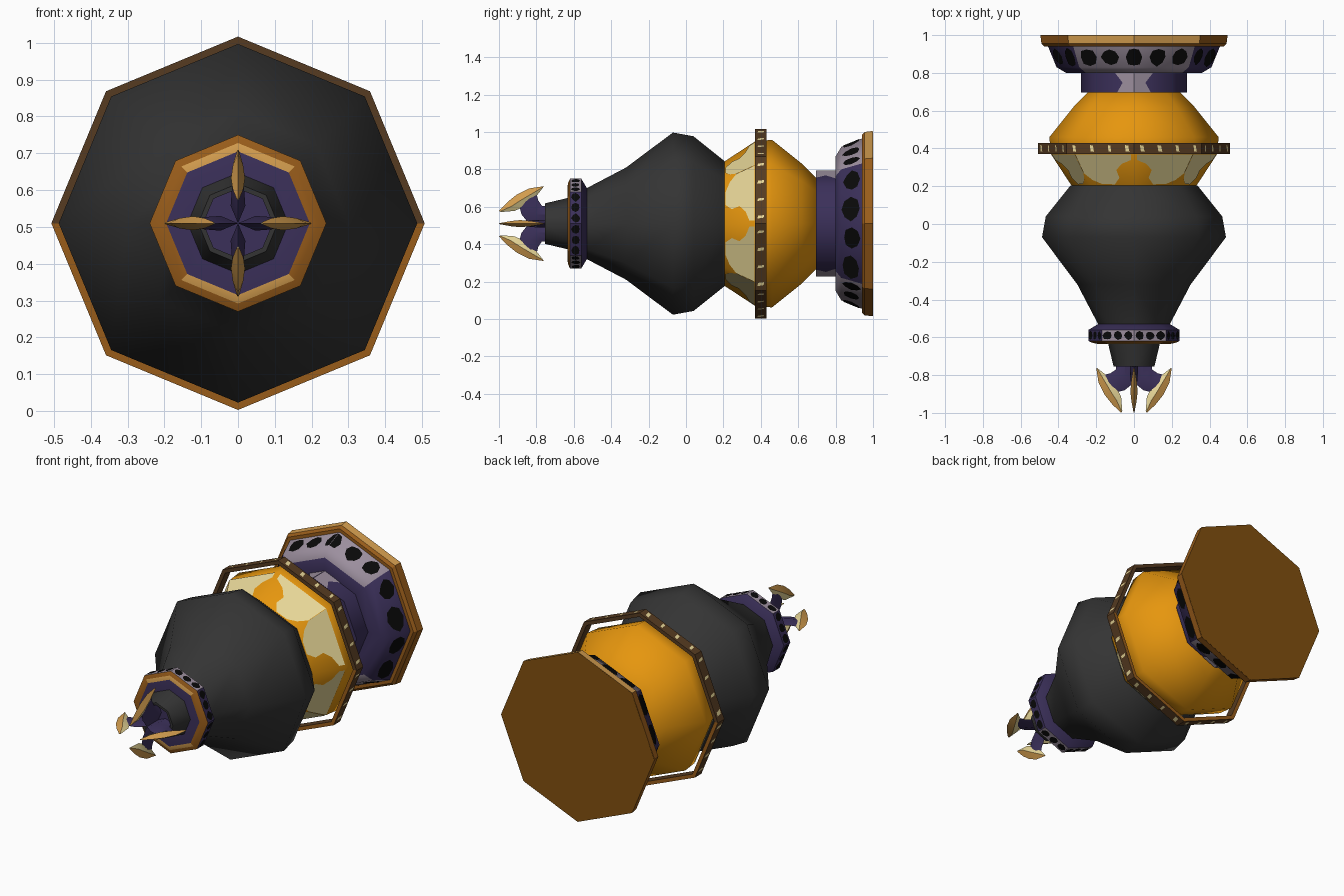
import bpy, bmesh, math, random
from mathutils import Vector

if "Cube" in bpy.data.objects:
    bpy.data.objects.remove(bpy.data.objects["Cube"])

random.seed(4)
CZ, SIDES = 0.51, 8


def srgb(r, g, b):
    f = lambda c: c / 12.92 if c <= 0.04045 else ((c + 0.055) / 1.055) ** 2.4
    return (f(r / 255), f(g / 255), f(b / 255), 1)


COLOURS = {
    "charcoal": (52, 52, 52), "purple": (59, 48, 90), "lilac": (156, 143, 158),
    "black": (9, 9, 9), "gold": (210, 156, 78), "bronze": (152, 92, 26),
    "brown": (130, 80, 15), "dark_brown": (86, 59, 33), "orange": (230, 150, 14),
    "cream": (232, 215, 152)}
MATS = {}
for n, c in COLOURS.items():
    MATS[n] = bpy.data.materials.new(n)
    MATS[n].diffuse_color = srgb(*c)
INDEX = {n: i for i, n in enumerate(COLOURS)}


def finish(name, bm, angle=50, recalc=True):
    if recalc:
        bmesh.ops.recalc_face_normals(bm, faces=bm.faces)
    me = bpy.data.meshes.new(name)
    bm.to_mesh(me)
    bm.free()
    for m in MATS.values():
        me.materials.append(m)
    ob = bpy.data.objects.new(name, me)
    bpy.context.collection.objects.link(ob)
    if angle:
        bpy.ops.object.select_all(action='DESELECT')
        ob.select_set(True)
        bpy.context.view_layer.objects.active = ob
        bpy.ops.object.shade_smooth_by_angle(angle=math.radians(angle))
    return ob


def point(y, r, k):
    a = 2 * math.pi * k / SIDES
    return Vector((r * math.cos(a), y, CZ + r * math.sin(a)))


def is_upright(k):
    # the two sides next to the top corner and the two next to the bottom one
    return k % 4 in (1, 2)


def lathe(name, profile, colour, closed=False, angle=50):
    """Eight-sided turned part; colour(band, side) gives each face's colour."""
    bm = bmesh.new()
    rings = [[bm.verts.new(point(y, r, k)) for k in range(SIDES)] for y, r in profile]
    n = len(rings)
    for i in range(n if closed else n - 1):
        a, b = rings[i], rings[(i + 1) % n]
        for k in range(SIDES):
            j = (k + 1) % SIDES
            f = bm.faces.new((a[k], a[j], b[j], b[k]))
            f.material_index = INDEX[colour(i, k)]
    if not closed:
        bm.faces.new(rings[0]).material_index = INDEX[colour(0, 0)]
        bm.faces.new(rings[-1]).material_index = INDEX[colour(n - 2, 0)]
    return finish(name, bm, angle)


def patches(name, items, colour, lift=0.003):
    """Painted plates: each item is (start, end, side, outline in u,v)."""
    bm = bmesh.new()
    for s, e, k, outline in items:
        p, q = (point(*s, k), point(*s, k + 1)), (point(*e, k), point(*e, k + 1))
        nrm = (p[1] - p[0]).cross(q[0] - p[0]).normalized()
        mid = (p[0] + p[1]) / 2 - Vector((0, p[0].y, CZ))
        if nrm.dot(mid) < 0:
            nrm = -nrm
        vs = [bm.verts.new(p[0].lerp(p[1], u).lerp(q[0].lerp(q[1], u), v) + nrm * lift)
              for u, v in outline]
        f = bm.faces.new(vs)
        f.normal_update()
        if f.normal.dot(nrm) < 0:
            f.normal_flip()
        f.material_index = INDEX[colour]
    return finish(name, bm, 0, recalc=False)


def blob(u, v, ru, rv, n=8):
    pts = []
    for i in range(n):
        a, s = 2 * math.pi * i / n, random.uniform(0.85, 1.1)
        pts.append((u + ru * s * math.cos(a), v + rv * s * math.sin(a)))
    return pts


def flip(outline):
    return [(1 - u, v) for u, v in outline]


# Main body
lathe("dark_body", [(-0.56, 0.18), (-0.53, 0.19), (-0.32, 0.30), (-0.07, 0.487),
                    (0.04, 0.467), (0.205, 0.335)], lambda i, k: "charcoal")

# Globe behind the body, with pale splashes on its front half
G0, G1 = (0.205, 0.332), (0.37, 0.44)
lathe("orange_globe", [G0, G1, (0.46, 0.448), (0.62, 0.32), (0.70, 0.24)],
      lambda i, k: "orange")
splash = [(0.0, 0.4), (0.12, 0.18), (0.3, 0.05), (0.58, 0.04), (0.7, 0.25),
          (0.66, 0.5), (0.78, 0.7), (0.95, 0.82), (0.95, 0.99), (0.0, 0.99)]
patches("globe_splashes", [(G0, G1, k, splash if k % 2 else flip(splash))
                           for k in range(SIDES)], "cream")

# Loose ring around the globe, with flecks
lathe("globe_ring", [(0.37, 0.507), (0.43, 0.507), (0.43, 0.484), (0.37, 0.484)],
      lambda i, k: "bronze" if i in (1, 3) and k >= 4 else "dark_brown",
      closed=True, angle=30)
flecks = []
for k in range(SIDES):
    for u in (0.1, 0.36, 0.62, 0.88):
        w = random.uniform(0.022, 0.038)
        flecks.append(((0.37, 0.507), (0.43, 0.507), k,
                       [(u - w, 0.2), (u + w * 0.6, 0.25), (u + w, 0.8), (u - w * 0.5, 0.75)]))
patches("ring_flecks", flecks, "cream", 0.002)

# Flared base: neck, flare, rim and back plate
N0, N1 = (0.695, 0.28), (0.80, 0.28)
F0, F1 = (0.83, 0.41), (0.94, 0.455)
lathe("flared_base", [N0, N1, (0.80, 0.36), F0, F1],
      lambda i, k: "lilac" if i >= 2 and is_upright(k) else "purple")
lathe("base_rim", [(0.94, 0.475), (0.955, 0.49), (0.997, 0.495)],
      lambda i, k: "gold" if i == 1 and k in (1, 2) else "bronze", angle=30)
lathe("back_plate", [(0.996, 0.492), (1.0, 0.495)], lambda i, k: "brown", angle=30)
neck = []
half = [(0, 0), (0.45, 0), (0.3, 0.5), (0.5, 1), (0, 1)]
for k in (1, 5):
    neck += [(N0, N1, k, flip(half)), (N0, N1, k + 1, half)]
patches("neck_patches", neck, "lilac")
spots = []
for k in range(SIDES):
    if is_upright(k):
        # u runs from the top or bottom corner, with one spot wrapping that corner
        shapes = [[(0, 0.1), (0.1, 0.14), (0.14, 0.5), (0.08, 0.85), (0, 0.9)],
                  blob(0.41, 0.5, 0.15, 0.42), blob(0.79, 0.5, 0.14, 0.42)]
        spots += [(F0, F1, k, s if k % 4 == 2 else flip(s)) for s in shapes]
    else:
        spots.append((F0, F1, k, blob(0.25, 0.48, 0.2, 0.43)))
        spots.append((F0, F1, k, blob(0.75, 0.52, 0.18, 0.4)))
patches("flare_spots", spots, "black")


# Collar in front of the body
def collar_colour(i, k):
    if i == 1:
        return "gold" if is_upright(k) else "bronze"
    return ("purple", "", "bronze", "lilac" if is_upright(k) else "purple", "purple")[i]


C0, C1 = (-0.62, 0.24), (-0.56, 0.24)
lathe("collar", [(-0.634, 0.12), (-0.634, 0.195), (-0.63, 0.218), C0, C1, (-0.53, 0.19)],
      collar_colour, angle=35)
patches("collar_spots", [(C0, C1, k, blob(u, 0.5, 0.14, 0.38))
                         for k in range(SIDES) for u in (0.17, 0.5, 0.83)], "black", 0.002)

# Nozzle with a recessed centre
lathe("nozzle", [(-0.62, 0.14), (-0.755, 0.108), (-0.755, 0.094), (-0.62, 0.094)],
      lambda i, k: "charcoal", closed=True)
lathe("nozzle_core", [(-0.735, 0.096), (-0.64, 0.096)], lambda i, k: "purple")


# Four prongs: arms and curved blades, lofted with diamond sections
def prong_part(name, sections, outer, inner):
    bm = bmesh.new()
    for q in range(4):
        a = q * math.pi / 2
        radial = Vector((math.cos(a), 0, math.sin(a)))
        side = Vector((-math.sin(a), 0, math.cos(a)))
        loops = []
        for (ro, yo), (ri, yi), t in sections:
            o = radial * ro + Vector((0, yo, CZ))
            n = radial * ri + Vector((0, yi, CZ))
            m = (o + n) / 2
            loops.append([bm.verts.new(p) for p in (o, m + side * t, n, m - side * t)])
        for l0, l1 in zip(loops, loops[1:]):
            for i in range(4):
                j = (i + 1) % 4
                f = bm.faces.new((l0[i], l0[j], l1[j], l1[i]))
                f.material_index = INDEX[outer if i in (0, 3) else inner]
        for end in (loops[0], loops[-1]):
            bm.faces.new(end).material_index = INDEX[inner]
    finish(name, bm, 40)


prong_part("prong_arms", [((0.095, -0.70), (0.0, -0.70), 0.02),
                          ((0.095, -0.77), (0.0, -0.84), 0.02),
                          ((0.125, -0.79), (0.05, -0.88), 0.017),
                          ((0.165, -0.80), (0.09, -0.89), 0.011)], "purple", "purple")
prong_part("prong_blades", [((0.200, -0.76), (0.192, -0.765), 0.003),
                            ((0.188, -0.84), (0.128, -0.815), 0.014),
                            ((0.155, -0.905), (0.090, -0.87), 0.019),
                            ((0.115, -0.955), (0.068, -0.915), 0.014),
                            ((0.068, -1.0), (0.062, -0.99), 0.003)], "gold", "cream")

for m in bpy.data.materials:
    if m.users and not m.is_grease_pencil:
        m.use_nodes = True
        m.node_tree.nodes["Principled BSDF"].inputs["Base Color"].default_value = m.diffuse_color
